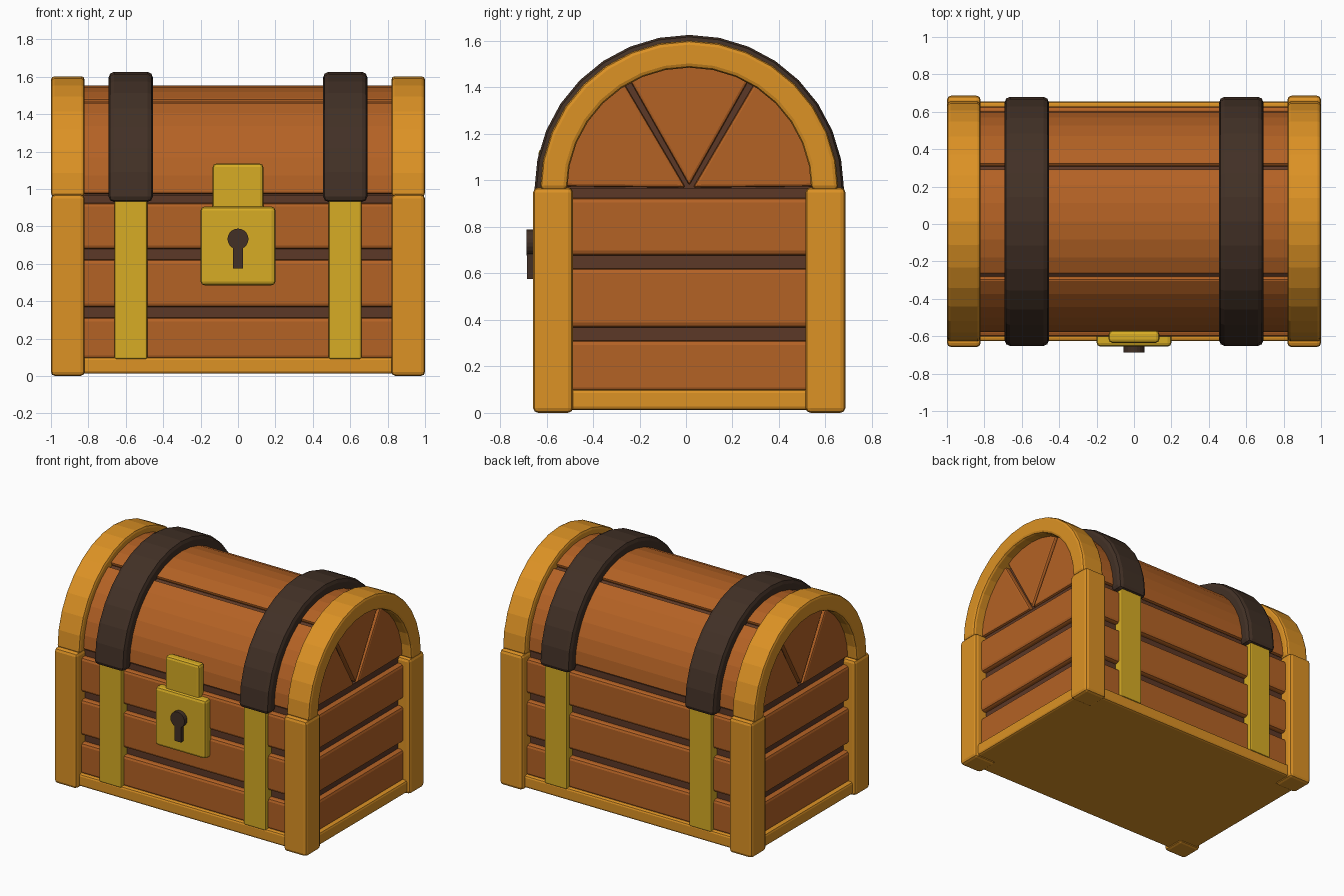
import bpy, bmesh
from math import sin, cos, radians

if "Cube" in bpy.data.objects:
    bpy.data.objects.remove(bpy.data.objects["Cube"])

CY = 0.014      # depth centre of the chest body
CZ = 0.96       # height of the lid axis


def material(name, rgb):
    m = bpy.data.materials.new(name)
    m.diffuse_color = (*rgb, 1)
    m.use_nodes = True
    m.node_tree.nodes["Principled BSDF"].inputs["Base Color"].default_value = m.diffuse_color
    return m


WOOD = material("plank_brown", (0.456, 0.122, 0.018))
TRIM = material("trim_orange", (0.716, 0.287, 0.018))
GOLD = material("gold", (0.68, 0.413, 0.018))
IRON = material("dark_strap", (0.054, 0.030, 0.019))
GAP = material("gap_brown", (0.107, 0.040, 0.020))


def finish(name, bm, mat, bevel, segments=2):
    bmesh.ops.recalc_face_normals(bm, faces=bm.faces)
    me = bpy.data.meshes.new(name)
    bm.to_mesh(me)
    bm.free()
    me.materials.append(mat)
    ob = bpy.data.objects.new(name, me)
    bpy.context.collection.objects.link(ob)
    if bevel:
        mod = ob.modifiers.new("bevel", 'BEVEL')
        mod.width = bevel
        mod.segments = segments
        mod.limit_method = 'ANGLE'
        mod.angle_limit = radians(35)
    return ob


def box(name, x, y, z, mat, bevel=0.015):
    """Bevelled box from (min, max) ranges."""
    bm = bmesh.new()
    bmesh.ops.create_cube(bm, size=1)
    for v in bm.verts:
        for i, (a, b) in enumerate((x, y, z)):
            v.co[i] = (a + b) / 2 + v.co[i] * (b - a)
    return finish(name, bm, mat, bevel)


def extrude_x(name, profile, x0, x1, mat, bevel):
    """Closed (y, z) profile extruded along x."""
    bm = bmesh.new()
    face = bm.faces.new([bm.verts.new((x0, y, z)) for y, z in profile])
    ext = bmesh.ops.extrude_face_region(bm, geom=[face])
    for v in ext["geom"]:
        if isinstance(v, bmesh.types.BMVert):
            v.co.x = x1
    return finish(name, bm, mat, bevel)


def arc(r, a0, a1, n):
    angles = [radians(a0 + (a1 - a0) * i / n) for i in range(n + 1)]
    return [(CY + r * cos(a), CZ + r * sin(a)) for a in angles]


def arch(name, x0, x1, r_out, r_in, mat, bevel, drop=0.0):
    """Half ring over the lid; its ends run straight down by drop."""
    outer, inner = arc(r_out, 0, 180, 16), arc(r_in, 0, 180, 16)
    if drop:
        for path, r in ((outer, r_out), (inner, r_in)):
            path.insert(0, (CY + r, CZ - drop))
            path.append((CY - r, CZ - drop))
    bm = bmesh.new()
    rings = [[bm.verts.new((x, y, z)) for x, (y, z) in
              ((x0, o), (x1, o), (x1, i), (x0, i))] for o, i in zip(outer, inner)]
    for a, b in zip(rings, rings[1:]):
        for k in range(4):
            bm.faces.new((a[k], a[(k + 1) % 4], b[(k + 1) % 4], b[k]))
    bm.faces.new(rings[0])
    bm.faces.new(rings[-1])
    return finish(name, bm, mat, bevel)


# Chest body: base, dark core seen through the gaps, three rows of planks
box("base_board", (-0.98, 0.98), (CY - 0.64, CY + 0.64), (0.012, 0.10), TRIM)
box("body_core", (-0.91, 0.91), (CY - 0.575, CY + 0.575), (0.05, 0.968), GAP, 0)
for i, z in enumerate(((0.09, 0.312), (0.368, 0.622), (0.678, 0.925))):
    box(f"plank_row_{i + 1}", (-0.95, 0.95), (CY - 0.615, CY + 0.615), z, WOOD, 0.02)

# Lid: dark core and three wedge-shaped planks
extrude_x("lid_core", arc(0.565, 0, 180, 18), -0.89, 0.89, GAP, 0)
for i, mid in enumerate((30, 90, 150)):
    a = radians(mid)
    tip = (CY + 0.018 * cos(a), CZ + 0.018 * sin(a))
    extrude_x(f"lid_plank_{i + 1}", [tip] + arc(0.592, mid - 28.6, mid + 28.6, 6),
              -0.925, 0.925, WOOD, 0.012)

for side, s in (("left", -1), ("right", 1)):
    def xr(a, b):
        return tuple(sorted((s * a, s * b)))

    # Corner posts and arched lid trim
    for end, e in (("front", -1), ("back", 1)):
        y = tuple(sorted((CY + e * 0.50, CY + e * 0.672)))
        box(f"post_{end}_{side}", xr(0.82, 1.0), y, (0, 0.97), TRIM, 0.022)
        # Gold plate running down below the strap
        y = tuple(sorted((CY + e * 0.57, CY + e * 0.645)))
        box(f"plate_{end}_{side}", xr(0.485, 0.66), y, (0.09, 0.95), GOLD, 0.01)
    arch(f"lid_trim_{side}", *xr(0.82, 1.0), 0.642, 0.525, TRIM, 0.018)
    # Dark strap over the lid
    arch(f"lid_strap_{side}", *xr(0.455, 0.692), 0.666, 0.56, IRON, 0.03, drop=0.03)

# Lock with hasp and raised keyhole
box("lock_body", (-0.2, 0.2), (-0.655, -0.575), (0.485, 0.905), GOLD, 0.02)
box("lock_hasp", (-0.135, 0.135), (-0.635, -0.57), (0.86, 1.135), GOLD, 0.018)
box("keyhole_slot", (-0.026, 0.026), (-0.684, -0.64), (0.575, 0.735), IRON, 0)
ring = [radians(360 * i / 20) for i in range(20)]
bm = bmesh.new()
face = bm.faces.new([bm.verts.new((0.056 * cos(a), -0.686, 0.732 + 0.056 * sin(a))) for a in ring])
for v in bmesh.ops.extrude_face_region(bm, geom=[face])["geom"]:
    if isinstance(v, bmesh.types.BMVert):
        v.co.y = -0.64
finish("keyhole_round", bm, IRON, 0)
